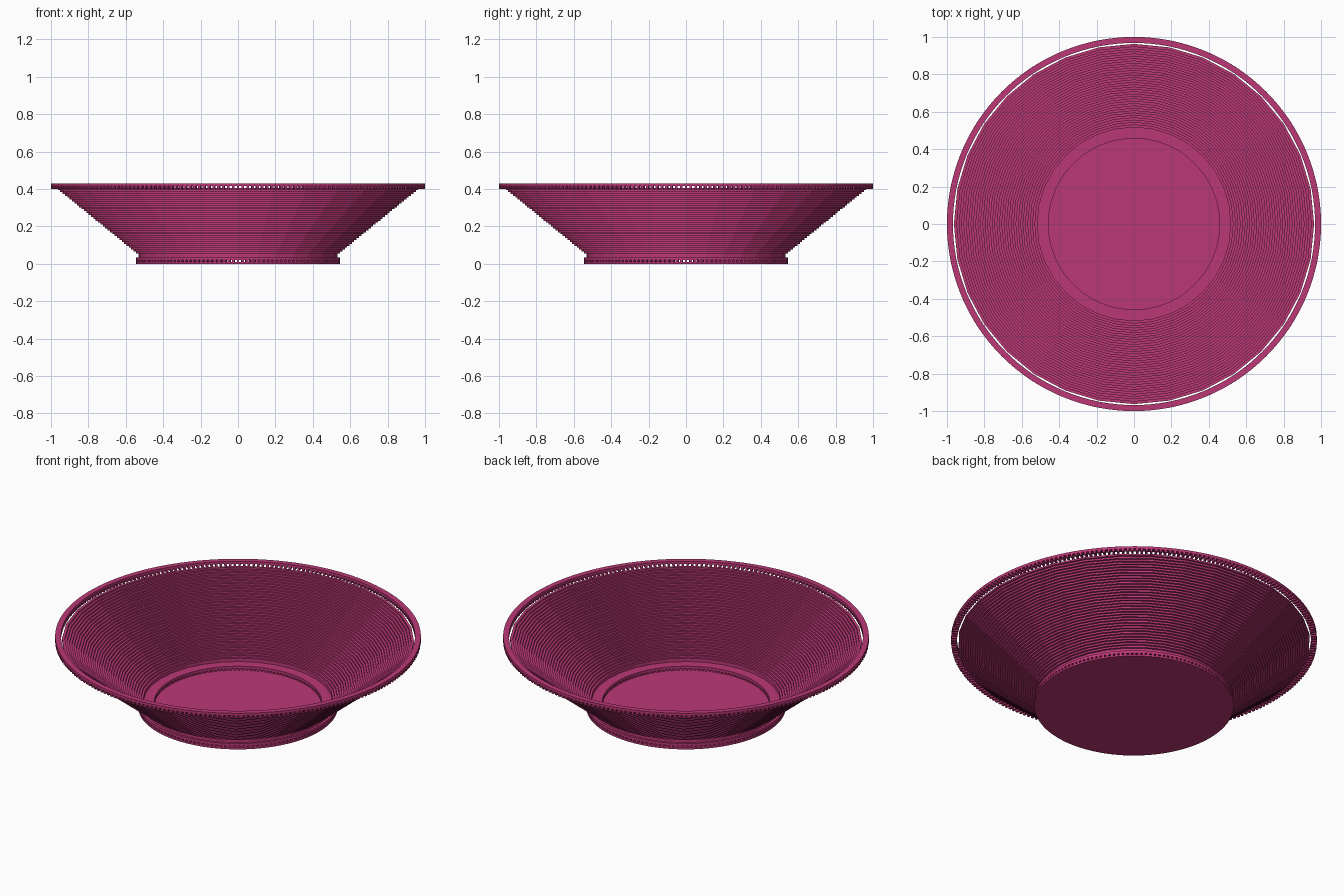
import bpy, bmesh, math

if "Cube" in bpy.data.objects:
    bpy.data.objects.remove(bpy.data.objects["Cube"])

mat = bpy.data.materials.new("magenta")
mat.diffuse_color = (0.50, 0.04, 0.18, 1)
mat.use_nodes = True
mat.node_tree.nodes["Principled BSDF"].inputs["Base Color"].default_value = mat.diffuse_color


def finish(name, bm):
    bmesh.ops.recalc_face_normals(bm, faces=bm.faces)
    me = bpy.data.meshes.new(name)
    bm.to_mesh(me)
    bm.free()
    ob = bpy.data.objects.new(name, me)
    bpy.context.collection.objects.link(ob)
    me.materials.append(mat)
    return ob


def sweep(bm, profile, sides):
    """Closed (r, z) profile turned around the z axis."""
    loops = []
    for i in range(sides):
        a = 2 * math.pi * i / sides
        loops.append([bm.verts.new((r * math.cos(a), r * math.sin(a), z)) for r, z in profile])
    n = len(profile)
    for i in range(sides):
        p, q = loops[i], loops[(i + 1) % sides]
        for j in range(n):
            k = (j + 1) % n
            bm.faces.new((p[j], q[j], q[k], p[k]))


def ring(bm, r0, r1, z0, z1, sides):
    sweep(bm, [(r0, z0), (r1, z0), (r1, z1), (r0, z1)], sides)


def pegs(bm, r0, r1, z0, z1, count):
    """Circle of small radial blocks, each half a pitch wide."""
    h = math.pi / count / 2
    for i in range(count):
        a = 2 * math.pi * i / count
        v = [bm.verts.new((r * math.cos(a + s * h), r * math.sin(a + s * h), z))
             for z in (z0, z1) for r, s in ((r0, -1), (r1, -1), (r1, 1), (r0, 1))]
        for f in ((3, 2, 1, 0), (4, 5, 6, 7), (0, 1, 5, 4), (1, 2, 6, 5), (2, 3, 7, 6), (3, 0, 4, 7)):
            bm.faces.new([v[k] for k in f])


# thin floor
bm = bmesh.new()
bmesh.ops.create_cone(bm, cap_ends=True, segments=128, radius1=0.545, radius2=0.545, depth=0.01)
bmesh.ops.translate(bm, verts=bm.verts, vec=(0, 0, 0.005))
finish("floor_disc", bm)

# foot ring standing on small blocks
bm = bmesh.new()
ring(bm, 0.457, 0.545, 0.02, 0.035, 128)
finish("foot_ring", bm)
bm = bmesh.new()
pegs(bm, 0.457, 0.545, 0.01, 0.02, 136)
finish("foot_blocks", bm)

# flared wall of stacked 32-sided rings
COUNT, Z0, Z1 = 36, 0.035, 0.405
step = (Z1 - Z0) / COUNT
bm = bmesh.new()
for i in range(COUNT):
    t = max(0, i - 1) / (COUNT - 2)
    outer = 0.533 + t * (0.963 - 0.533)
    ring(bm, outer - 0.016, outer, Z0 + i * step, Z0 + (i + 1) * step, 32)
finish("stacked_wall", bm)

# rim ring over small blocks
bm = bmesh.new()
ring(bm, 0.968, 1.0, 0.415, 0.43, 128)
finish("rim_ring", bm)
bm = bmesh.new()
pegs(bm, 0.968, 1.0, 0.40, 0.415, 240)
finish("rim_blocks", bm)
